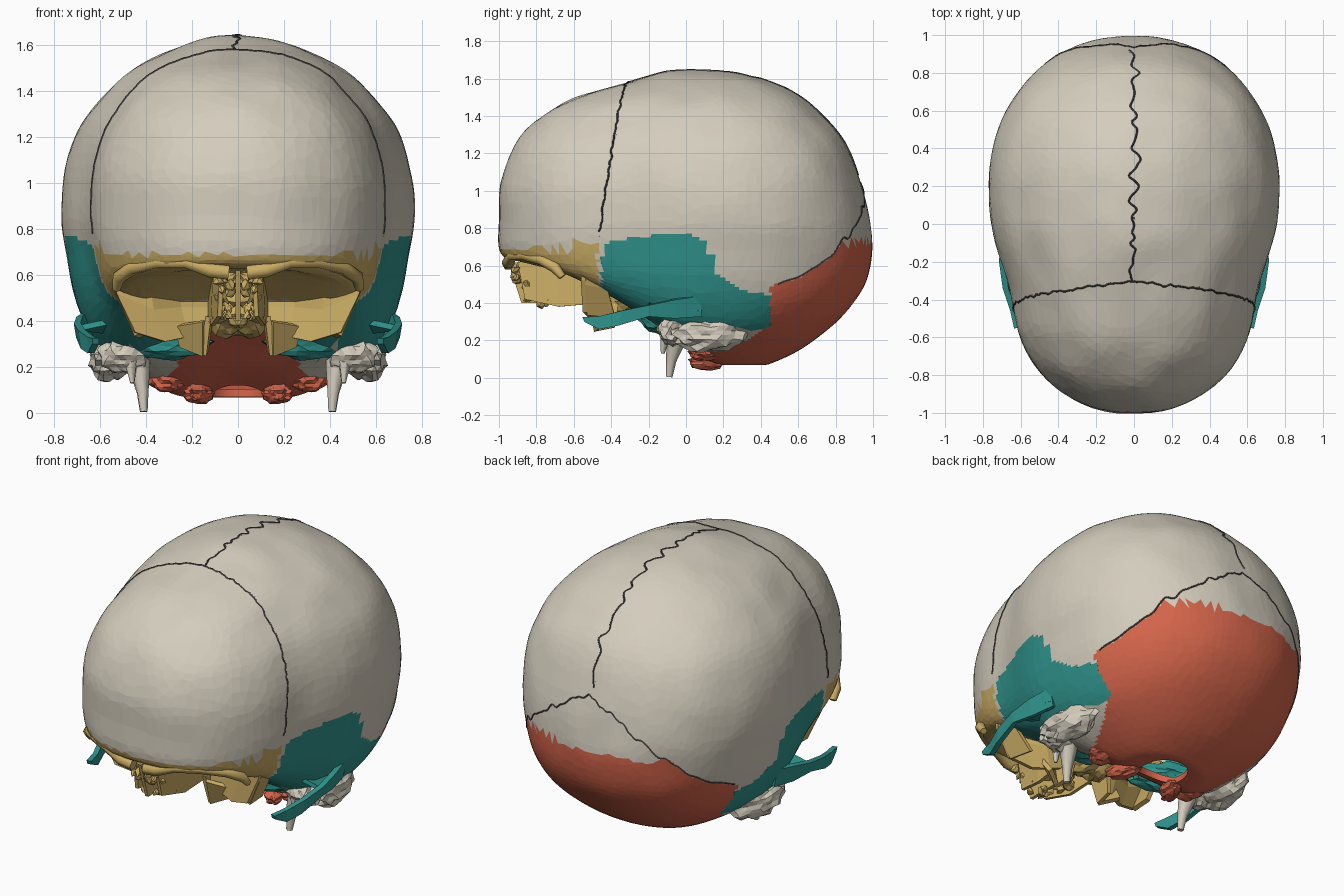
import bpy, bmesh, math, random
from mathutils import Vector, noise
from mathutils.bvhtree import BVHTree

if "Cube" in bpy.data.objects:
    bpy.data.objects.remove(bpy.data.objects["Cube"])

random.seed(4)

def material(name, rgb):
    m = bpy.data.materials.new(name)
    m.diffuse_color = (*rgb, 1)
    m.use_nodes = True
    m.node_tree.nodes["Principled BSDF"].inputs["Base Color"].default_value = m.diffuse_color
    return m

BONE = material("bone", (0.66, 0.61, 0.51))
GOLD = material("gold", (0.60, 0.42, 0.13))
TEAL = material("teal", (0.03, 0.30, 0.27))
RED = material("red", (0.66, 0.13, 0.07))
DARK = material("suture_dark", (0.07, 0.065, 0.06))

def lerp(table, v):
    if v <= table[0][0]:
        return table[0][1]
    for (a, p), (b, q) in zip(table, table[1:]):
        if v <= b:
            return p + (q - p) * (v - a) / (b - a)
    return table[-1][1]

def mesh_object(name, verts, faces, mats):
    me = bpy.data.meshes.new(name)
    me.from_pydata([tuple(v) for v in verts], [], faces)
    for m in mats:
        me.materials.append(m)
    ob = bpy.data.objects.new(name, me)
    bpy.context.collection.objects.link(ob)
    return ob

# Braincase rings: side z, front z, front y, back y, centre y, half width
KEYS = [(1.645, 1.645, .026, .034, .03, .004), (1.63, 1.63, -.12, .25, .05, .14),
        (1.58, 1.58, -.31, .46, .08, .30), (1.50, 1.50, -.59, .61, .11, .45),
        (1.40, 1.40, -.77, .73, .14, .57), (1.25, 1.25, -.91, .85, .17, .69),
        (1.05, 1.05, -.99, .935, .18, .755), (.85, .85, -1.0, .98, .18, .77),
        (.68, .68, -.995, .995, .16, .745), (.52, .63, -.93, .965, .15, .715),
        (.38, .62, -.78, .88, .15, .665), (.26, .52, -.52, .76, .15, .58),
        (.15, .37, -.25, .61, .18, .42), (.075, .19, -.02, .45, .22, .26),
        (.07, .12, .1, .39, .24, .13)]

def ring_at(u):
    i = min(int(u), len(KEYS) - 2)
    t = u - i
    a, b, c, d = (KEYS[max(0, min(len(KEYS) - 1, i + k))] for k in (-1, 0, 1, 2))
    return [.5 * (2*q + (r - p)*t + (2*p - 5*q + 4*r - s)*t*t + (3*q - p - 3*r + s)*t**3)
            for p, q, r, s in zip(a, b, c, d)]

RINGS, SEG = 126, 220
verts, faces = [], []
for i in range(RINGS + 1):
    z, zf, yf, yb, yc, hw = ring_at(i / RINGS * (len(KEYS) - 1))
    for j in range(SEG):
        a = 2 * math.pi * j / SEG
        c, s = math.cos(a), math.sin(a)
        n = 2.3 if s < 0 else 2.2
        x = hw * math.copysign(abs(c) ** (2 / n), c)
        f = abs(s) ** (2 / n)
        y = yc + f * ((yf if s < 0 else yb) - yc)
        x *= 1 - .08 * math.exp(-((y + .35) / .25) ** 2)
        p = Vector((x, y, z + (zf - z) * f * f if s < 0 else z))
        p *= 1 + .006 * noise.noise(p * 5)
        verts.append(p)
for i in range(RINGS):
    for j in range(SEG):
        k = (j + 1) % SEG
        faces.append((i*SEG + j, (i+1)*SEG + j, (i+1)*SEG + k, i*SEG + k))
tree = BVHTree.FromPolygons(verts, faces)

# Borders between the bones
LAMBDOID = [(0, 1.05), (.25, .90), (.5, .71), (.58, .60), (.64, .52), (.69, .43)]
SQUAMOUS = [(-.47, .55), (-.43, .72), (-.25, .755), (0, .775), (.12, .72),
            (.16, .55), (.3, .47), (.45, .44)]
BASE = [(-.28, .12), (0, .30), (.1, .38), (.45, .55)]

def wiggle(t, amp, seed):
    return amp * noise.noise(Vector((t * 22, seed, .3)))

def coronal_y(a, side):
    return -.3 - .16 * min(a, 1.7) / (math.pi / 2) + wiggle(a, .015, 5 + side)

def lambdoid_z(x):
    return lerp(LAMBDOID, abs(x)) + wiggle(x, .03, 9)

def which_bone(p):
    x, y, z = p
    ax, side = abs(x), ("right" if x > 0 else "left")
    if (y > .45 and z < lambdoid_z(x)) or (-.28 < y <= .45 and z < .4 and ax < lerp(BASE, y)):
        return "occipital"
    if y > -.45 and z < lerp(SQUAMOUS, y):
        return "frontal" if ax < .3 and y < -.15 else "temporal_" + side
    if y < coronal_y(math.atan2(ax, z - .8), 1 if x > 0 else -1):
        return "frontal"
    return "parietal_" + ("right" if x > wiggle(y, .05, 2) else "left")

groups = {}
for f in faces:
    groups.setdefault(which_bone(sum((verts[v] for v in f), Vector()) / 4), []).append(f)

# Each bone: tint, and the test for its plain bone-coloured area
TINT = {"occipital": (RED, lambda c: c.z > .73),
        "frontal": (GOLD, lambda c: c.z > (.69 if c.y < -.6 else .73)),
        "temporal": (TEAL, lambda c: c.z < .26 and c.y > -.15),
        "parietal": (BONE, lambda c: True)}
for name, fs in groups.items():
    used = {v: n for n, v in enumerate(sorted({v for f in fs for v in f}))}
    tint, plain = TINT[name.split("_")[0]]
    ob = mesh_object(name, [verts[v] for v in used], [[used[v] for v in f] for f in fs], [tint, BONE])
    bpy.context.view_layer.objects.active = ob
    ob.modifiers.new("facets", "DECIMATE").ratio = .13
    bpy.ops.object.modifier_apply(modifier="facets")
    for poly in ob.data.polygons:
        poly.material_index = int(plain(poly.center))
    sol = ob.modifiers.new("thickness", "SOLIDIFY")
    sol.thickness, sol.offset = .035, -1

def tube(name, pts, mat, sides=0):
    cu = bpy.data.curves.new(name, "CURVE")
    cu.dimensions, cu.bevel_depth, cu.bevel_resolution = "3D", 1, sides
    cu.use_fill_caps = True
    sp = cu.splines.new("POLY")
    sp.points.add(len(pts) - 1)
    for q, (x, y, z, r) in zip(sp.points, pts):
        q.co, q.radius = (x, y, z, 1), r
    cu.materials.append(mat)
    bpy.context.collection.objects.link(bpy.data.objects.new(name, cu))

def suture(name, rays):
    hits = [tree.ray_cast(Vector(o), Vector(d).normalized())[0] for o, d in rays]
    tube(name, [(*h, .005) for h in hits if h], DARK)

# Sutures of the vault
ys = [-.3 + 1.22 * i / 160 for i in range(161)]
suture("sagittal_suture", [((wiggle(y, .05, 2), y, 3), (0, 0, -1)) for y in ys])
for s in (1, -1):
    rays = []
    for i in range(90):
        a = 1.6 * i / 89
        d = Vector((s * math.sin(a), 0, math.cos(a)))
        rays.append((Vector((0, coronal_y(a, s), .8)) + d * 3, -d))
    suture("coronal_suture", rays)
    xs = [s * .66 * i / 80 for i in range(81)]
    suture("lambdoid_suture", [((x, 3, lambdoid_z(x)), (0, -1, 0)) for x in xs])

def patch(name, rows, mat, thick=.025):
    w = len(rows[0])
    fs = [(i*w + j, i*w + j + 1, (i+1)*w + j + 1, (i+1)*w + j)
          for i in range(len(rows) - 1) for j in range(w - 1)]
    ob = mesh_object(name, [p for r in rows for p in r], fs, [mat])
    sol = ob.modifiers.new("thickness", "SOLIDIFY")
    sol.thickness, sol.offset = thick, 0
    ob.modifiers.new("mirror", "MIRROR")

def blob(name, loc, size, mat, yaw=0):
    for s in (1, -1):
        bm = bmesh.new()
        bmesh.ops.create_icosphere(bm, subdivisions=3, radius=1)
        for v in bm.verts:
            q = v.co * (1 + .3 * noise.noise(v.co * 2.2 + Vector(loc) * 9))
            x, y = q.x * size[0], q.y * size[1]
            v.co = (s * (loc[0] + x*math.cos(yaw) - y*math.sin(yaw)),
                    loc[1] + x*math.sin(yaw) + y*math.cos(yaw), loc[2] + q.z * size[2])
        bmesh.ops.recalc_face_normals(bm, faces=bm.faces)
        ob = mesh_object(name, [], [], [mat])
        bm.to_mesh(ob.data)
        bm.free()

# Sphenoid wings behind the eye sockets, and the plates hanging below
patch("sphenoid_wing", [
    [(.56, -.52, .71), (.53, -.55, .52), (.45, -.54, .35)],
    [(.40, -.54, .63), (.37, -.51, .45), (.32, -.50, .31)],
    [(.27, -.47, .60), (.25, -.46, .46), (.22, -.47, .33)],
    [(.11, -.42, .56), (.11, -.44, .46), (.13, -.46, .36)]], GOLD)
patch("sphenoid_wing_side", [
    [(.55, -.54, .66), (.51, -.54, .5), (.44, -.53, .34)],
    [(.56, -.42, .64), (.50, -.42, .48), (.42, -.38, .33)]], GOLD)
patch("pterygoid_outer_plate", [[(.27, -.48, .38), (.15, -.52, .40)],
                                [(.25, -.42, .29), (.15, -.48, .25)]], GOLD)
patch("pterygoid_inner_plate", [[(.13, -.52, .42), (.12, -.36, .42)],
                                [(.15, -.48, .25), (.14, -.38, .27)]], GOLD)
blob("sphenoid_body", (.05, -.36, .44), (.10, .16, .11), GOLD)

# Brow rim over each socket, and the slit at its back
for s in (1, -1):
    tube("brow_rim", [(s * x, y, z, r) for x, y, z, r in [
        (.04, -.95, .61, .035), (.12, -.95, .62, .035), (.22, -.93, .655, .03),
        (.35, -.86, .655, .03), (.46, -.77, .63, .03), (.52, -.70, .59, .03),
        (.53, -.66, .54, .02)]], GOLD, 1)
    tube("orbital_slit", [(s * .27, -.515, .585, .008), (s * .22, -.49, .56, .02),
                          (s * .15, -.47, .515, .01)], RED)

# Ethmoid: side plates and crumbly air cells
patch("ethmoid_side_plate", [[(.07, -.90, .62), (.08, -.86, .42)],
                             [(.10, -.70, .61), (.11, -.68, .38)],
                             [(.12, -.45, .58), (.12, -.46, .40)]], GOLD, .02)
patch("ethmoid_middle_plate", [[(.004, -.95, .62), (.004, -.88, .40)],
                               [(.004, -.5, .58), (.004, -.5, .40)]], GOLD, .012)
bm = bmesh.new()
for i in range(34):
    y = random.uniform(-.92, -.6)
    r = bmesh.ops.create_icosphere(bm, subdivisions=1, radius=random.uniform(.02, .035))
    shift = Vector((random.uniform(.01, .09), y, random.uniform(.39 if y > -.85 else .5, .6)))
    for v in r["verts"]:
        v.co = v.co * random.uniform(.6, 1.4) + shift
ob = mesh_object("ethmoid_cells", [], [], [GOLD])
bm.to_mesh(ob.data)
bm.free()
ob.modifiers.new("mirror", "MIRROR")

# Cheek arch stubs of the temporal bones
patch("cheek_arch", [
    [(.66, .08, .44), (.64, .08, .33)], [(.69, -.06, .42), (.67, -.06, .32)],
    [(.70, -.2, .39), (.69, -.2, .33)], [(.68, -.34, .36), (.67, -.36, .28)],
    [(.64, -.46, .33), (.64, -.46, .26)], [(.62, -.55, .325), (.62, -.54, .30)]], TEAL, .03)
patch("cheek_arch_root", [[(.69, -.2, .37), (.69, -.06, .38), (.66, .08, .37)],
                          [(.55, -.2, .40), (.53, -.06, .35), (.52, .08, .33)]], TEAL)

# Ear region: mastoid lumps, stony ridges and spikes
blob("mastoid", (.56, .12, .23), (.085, .19, .09), BONE, .15)
blob("ear_plate", (.50, -.07, .25), (.10, .08, .08), BONE)
blob("petrous_ridge", (.33, -.10, .31), (.24, .09, .08), TEAL, .5)
for s in (1, -1):
    tube("styloid", [(s * .44, -.04, .27, .065), (s * .425, -.06, .17, .045),
                     (s * .415, -.08, .09, .028), (s * .41, -.09, .005, .018)], BONE, 1)
    tube("tympanic_spike", [(s * .47, -.10, .27, .04), (s * .46, -.125, .13, .01)], BONE, 1)

# Occipital condyles and side processes
blob("condyle", (.17, .11, .085), (.055, .10, .045), RED, .4)
blob("jugular_process", (.30, .10, .14), (.09, .08, .05), RED)
